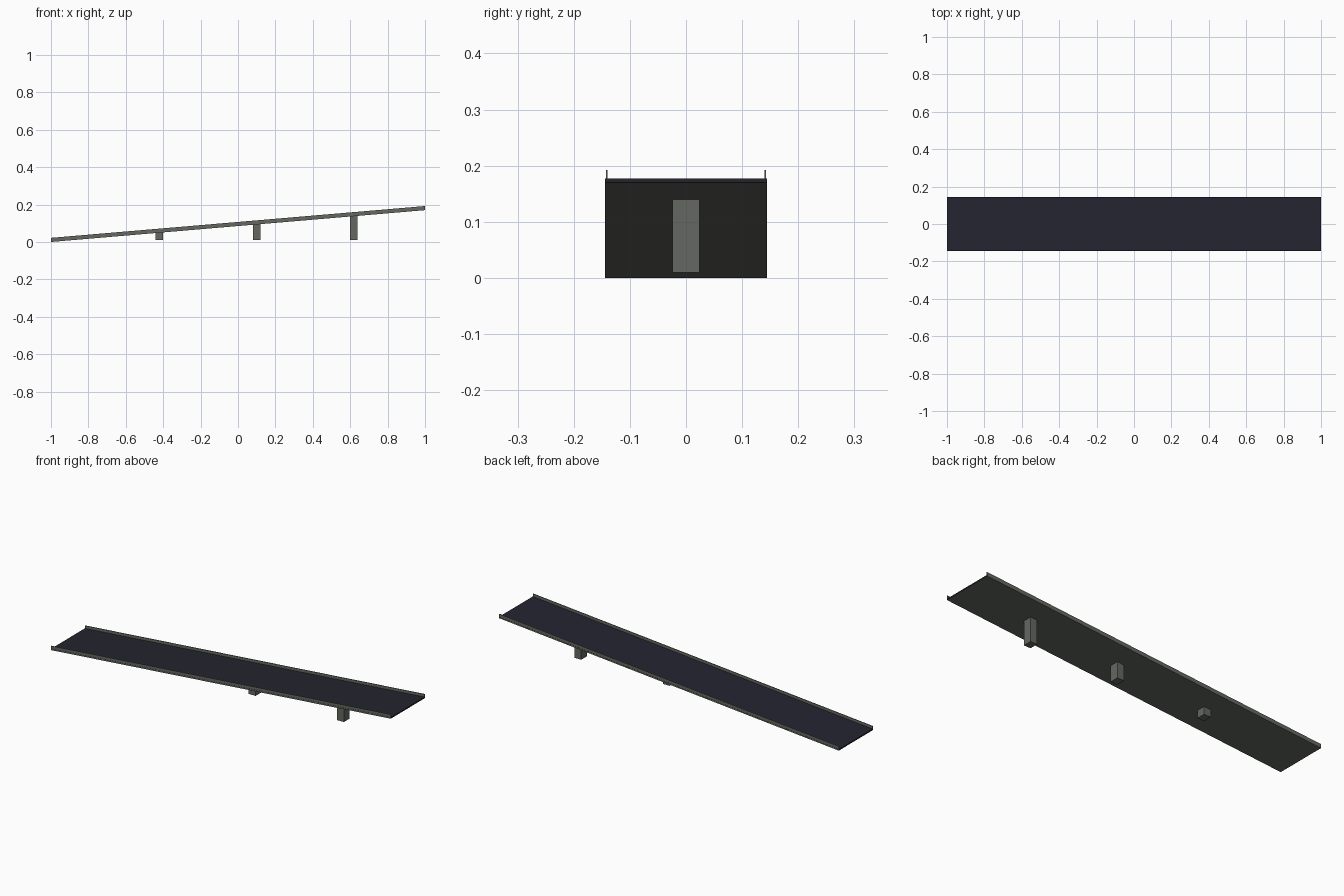
import bpy

cube = bpy.data.objects.get("Cube")
if cube:
    bpy.data.objects.remove(cube, do_unlink=True)


def material(name, rgb):
    m = bpy.data.materials.new(name)
    m.use_nodes = True
    m.diffuse_color = (*rgb, 1)
    m.node_tree.nodes["Principled BSDF"].inputs["Base Color"].default_value = (*rgb, 1)
    return m


concrete = material("grey_concrete", (0.13, 0.14, 0.12))
asphalt = material("dark_asphalt", (0.018, 0.018, 0.03))

RISE = 0.17          # climb of the ramp over its length
HALF_WIDTH = 0.144
SLAB = 0.007         # slab thickness
WALL_TOP = 0.022     # wall top above the underside


def underside(x):
    return RISE * (x + 1) / 2


def block(name, x, y, bottom, top, mats):
    """Box over the x and y ranges; bottom and top are heights as functions of x."""
    verts = [(px, py, f(px)) for f in (bottom, top) for px in x for py in y]
    faces = [(0, 1, 3, 2), (4, 6, 7, 5), (0, 4, 5, 1),
             (2, 3, 7, 6), (0, 2, 6, 4), (1, 5, 7, 3)]
    mesh = bpy.data.meshes.new(name)
    mesh.from_pydata(verts, [], faces)
    for m in mats:
        mesh.materials.append(m)
    obj = bpy.data.objects.new(name, mesh)
    bpy.context.collection.objects.link(obj)
    return obj


# Sloping road slab: asphalt on top and on both ends, concrete elsewhere
slab = block("road_slab", (-1, 1), (-HALF_WIDTH, HALF_WIDTH),
             underside, lambda x: underside(x) + SLAB, [concrete, asphalt])
for face in slab.data.polygons:
    if face.normal.z > 0.5 or abs(face.normal.x) > 0.5:
        face.material_index = 1

# Thin side walls, just inside the slab edges
for name, side in (("left_wall", 1), ("right_wall", -1)):
    y = sorted((side * 0.140, side * 0.143))
    block(name, (-1, 1), y, lambda x: underside(x) + SLAB,
          lambda x: underside(x) + WALL_TOP, [concrete])

# Support pillars, cut to the slope
for name, x in (("short_pillar", -0.42), ("middle_pillar", 0.10), ("tall_pillar", 0.62)):
    block(name, (x - 0.02, x + 0.02), (-0.024, 0.024),
          lambda px: 0.01, underside, [concrete])
